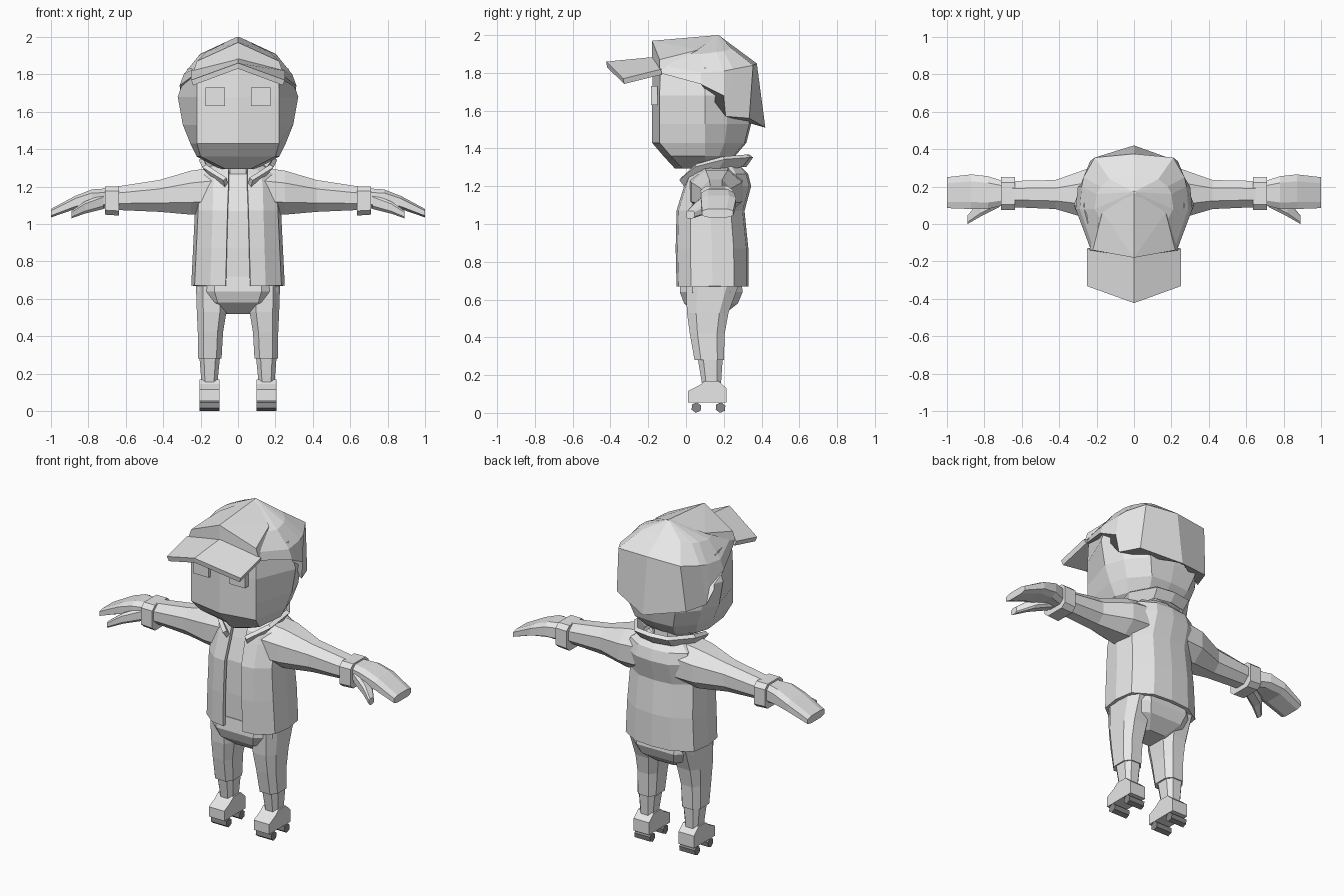
import bpy, bmesh, math
from mathutils import Vector

default_cube = bpy.data.objects.get("Cube")
if default_cube:
    bpy.data.objects.remove(default_cube, do_unlink=True)


def make_material(name, value):
    material = bpy.data.materials.new(name)
    material.use_nodes = True
    colour = (value, value, value, 1)
    material.diffuse_color = colour
    material.node_tree.nodes["Principled BSDF"].inputs["Base Color"].default_value = colour
    return material


light_grey = make_material("light_grey", .8)
wheel_grey = make_material("wheel_grey", .25)


def finish(name, bm, material=light_grey, thickness=0):
    """Turn a bmesh into a flat shaded object, optionally thickened."""
    bmesh.ops.recalc_face_normals(bm, faces=bm.faces[:])
    mesh = bpy.data.meshes.new(name)
    bm.to_mesh(mesh)
    bm.free()
    mesh.materials.append(material)
    part = bpy.data.objects.new(name, mesh)
    bpy.context.collection.objects.link(part)
    if thickness:
        solidify = part.modifiers.new("thickness", "SOLIDIFY")
        solidify.thickness = thickness
        solidify.offset = 0


def loft(name, rings, closed=True, material=light_grey, thickness=0):
    """Skin a row of matching rings, each a list of points."""
    bm = bmesh.new()
    rows = [[bm.verts.new(point) for point in ring] for ring in rings]
    count = len(rows[0])
    for lower, upper in zip(rows, rows[1:]):
        for i in range(count if closed else count - 1):
            j = (i + 1) % count
            bm.faces.new((lower[i], lower[j], upper[j], upper[i]))
    if closed:
        bm.faces.new(rows[0])
        bm.faces.new(rows[-1])
    finish(name, bm, material, thickness)


def mirrored(half):
    """Complete a half outline that runs towards the centre line."""
    other = [(-x, y, z) for x, y, z in reversed(half) if x > 0]
    return list(half) + other


def around(half):
    """Complete a half outline that starts and ends on the centre line."""
    return mirrored(half[1:]) + [half[0]]


def octagon(a0, a1, b0, b1, cut):
    """Corner-cut rectangle in a plane."""
    da, db = (a1 - a0) * cut, (b1 - b0) * cut
    return [(a0 + da, b0), (a1 - da, b0), (a1, b0 + db), (a1, b1 - db),
            (a1 - da, b1), (a0 + da, b1), (a0, b1 - db), (a0, b0 + db)]


def upright(name, sections, side=1, cut=.28):
    """Loft from sections of height, x range and y range."""
    loft(name, [[(side * x, y, z) for x, y in octagon(x0, x1, y0, y1, cut)]
                for z, x0, x1, y0, y1 in sections])


def sideways(name, sections, side, cut=.28):
    """Loft from sections of x, y range and z range."""
    loft(name, [[(side * x, y, z) for y, z in octagon(y0, y1, z0, z1, cut)]
                for x, y0, y1, z0, z1 in sections])


def extrude_x(name, profile, x0, x1, material=light_grey):
    """Extrude a side profile of y and z across a range of x."""
    loft(name, [[(x, y, z) for y, z in profile] for x in (x0, x1)], material=material)


# Jacket: an open-fronted shell
def jacket_ring(z, width, front, back, gap):
    depth = back - front
    return mirrored([(gap, front, z), (width * .6, front + .01, z),
                     (width * .93, front + depth * .2, z), (width, front + depth * .5, z),
                     (width * .93, front + depth * .8, z), (width * .5, back - .01, z),
                     (0, back, z)])


jacket = [(.67, .24, -.04, .32, .065), (.87, .23, -.045, .32, .06),
          (1.07, .22, -.04, .3, .055), (1.2, .215, 0, .335, .05),
          (1.26, .2, .02, .32, .05), (1.31, .13, .07, .27, .05)]
loft("jacket", [jacket_ring(*row) for row in jacket], closed=False, thickness=.02)

# Shirt seen through the jacket opening, and the hips below it
upright("shirt", [(z, -w * .9, w * .9, f + .02, b - .03)
                  for z, w, f, b, gap in jacket])
upright("hips", [(.52, -.09, .09, .06, .2), (.58, -.18, .18, -.01, .275),
                 (.64, -.21, .21, -.033, .3), (.72, -.21, .21, -.025, .29)], cut=.2)
upright("neck", [(1.2, -.1, .1, .05, .25), (1.36, -.1, .1, .04, .24)])

# Collar: a flared strip with its ends meeting above the opening
collar_low = [(.06, .0, 1.2), (.12, .04, 1.24), (.16, .16, 1.28), (.1, .29, 1.31), (0, .31, 1.31)]
collar_high = [(.07, -.03, 1.24), (.18, .05, 1.31), (.2, .2, 1.35), (.11, .33, 1.36), (0, .345, 1.36)]
loft("collar", [mirrored(collar_low), mirrored(collar_high)], closed=False, thickness=.025)

for side, label in ((1, "left"), (-1, "right")):
    # Sleeve, cuff and drooping hand with a thumb
    sideways(label + "_sleeve", [(.14, .02, .3, 1.05, 1.3), (.25, .03, .295, 1.05, 1.285),
                                 (.42, .08, .235, 1.065, 1.235), (.65, .09, .23, 1.075, 1.2)], side)
    sideways(label + "_cuff", [(.635, .075, .25, 1.045, 1.2), (.71, .075, .25, 1.05, 1.2)],
             side, .16)
    sideways(label + "_hand", [(.7, .1, .23, 1.08, 1.19), (.78, .08, .255, 1.09, 1.185),
                               (.87, .08, .265, 1.08, 1.15), (1, .085, .25, 1.035, 1.08)], side, .2)
    sideways(label + "_thumb", [(.72, .09, .18, 1.08, 1.16), (.82, .04, .13, 1.055, 1.12),
                                (.89, 0, .045, 1.03, 1.07)], side, .2)

    # Trouser leg and the narrower ankle
    upright(label + "_leg", [(.28, .088, .213, .045, .2), (.42, .08, .215, .02, .205),
                             (.53, .062, .22, .005, .225), (.68, .06, .225, 0, .28)], side, .22)
    upright(label + "_ankle", [(.15, .11, .195, .085, .185), (.3, .095, .207, .06, .195)], side, .22)

    # Roller shoe with two hexagonal wheels
    inner, outer = side * .1, side * .205
    extrude_x(label + "_shoe", [(.01, .055), (.01, .115), (.07, .145), (.1, .17),
                                (.17, .17), (.215, .13), (.215, .055)], inner, outer)
    for place, centre in (("front", .055), ("back", .183)):
        hexagon = [(centre + .028 * math.cos(k * math.pi / 3 + .4),
                    .028 + .028 * math.sin(k * math.pi / 3 + .4)) for k in range(6)]
        extrude_x(label + "_" + place + "_wheel", hexagon, inner, outer, wheel_grey)

    # Eye block, standing proud of the receding cheek
    extrude_x(label + "_eye", [(-.184, 1.63), (-.15, 1.63), (-.15, 1.73), (-.184, 1.73)],
              side * .07, side * .175)


# Head: gently bent face in front, broad at the ears, rounded behind
def head_ring(z, face, front, wide, back, rear):
    return around([(0, front, z), (face, front + .04, z), (wide, .1, z),
                   (wide * .87, (back + .1) / 2, z), (rear, back, z), (0, back + .01, z)])


loft("head", [head_ring(*row) for row in (
    (1.295, .07, -.06, .1, .17, .06), (1.36, .2, -.12, .22, .25, .1),
    (1.43, .22, -.18, .255, .31, .13), (1.53, .22, -.18, .295, .335, .16),
    (1.68, .22, -.18, .322, .33, .16), (1.83, .215, -.175, .27, .3, .15))])

# Cap dome: low at the back, closed at the crown
rim = [(0, -.17, 1.82), (.23, -.14, 1.8), (.312, .08, 1.74), (.3, .2, 1.68),
       (.285, .21, 1.57), (.235, .335, 1.56), (0, .42, 1.51)]
shoulder = [(0, -.15, 1.88), (.22, -.12, 1.84), (.29, .08, 1.8), (.28, .2, 1.81),
            (.27, .25, 1.82), (.21, .355, 1.84), (0, .375, 1.85)]
crown = [(0, -.04, 1.94), (.16, -.02, 1.9), (.21, .08, 1.9), (.2, .16, 1.91),
         (.18, .2, 1.915), (.13, .24, 1.93), (0, .26, 1.935)]
apex = [(x * .05, .17 + (y - .15) * .05, 1.998) for x, y, z in crown]
loft("cap", [around(row) for row in (rim, shoulder, crown, apex)])

# Raised cap front: a ridged wedge running back to the crown
bm = bmesh.new()
peak, top = (bm.verts.new(p) for p in ((0, -.18, 1.97), (0, .17, 2)))
base = bm.verts.new((0, -.18, 1.82))
for side in (1, -1):
    corner = bm.verts.new((side * .24, -.14, 1.81))
    wing = bm.verts.new((side * .17, .06, 1.92))
    edge = bm.verts.new((side * .22, -.14, 1.87))
    bm.faces.new((base, corner, edge, peak))
    bm.faces.new((peak, edge, wing))
    bm.faces.new((peak, wing, top))
    bm.faces.new((corner, wing, edge))
finish("cap_front", bm)

# Cap brim: a shallow roof shape with a pointed middle
brim_back = [Vector(p) for p in ((.245, -.13, 1.805), (0, -.16, 1.87), (-.245, -.13, 1.805))]
reach = [Vector((0, -.2, -.05)), Vector((0, -.26, -.025)), Vector((0, -.2, -.05))]
brim_tip = [point + step for point, step in zip(brim_back, reach)]
loft("cap_brim", [brim_back, brim_tip], closed=False, thickness=.03)
